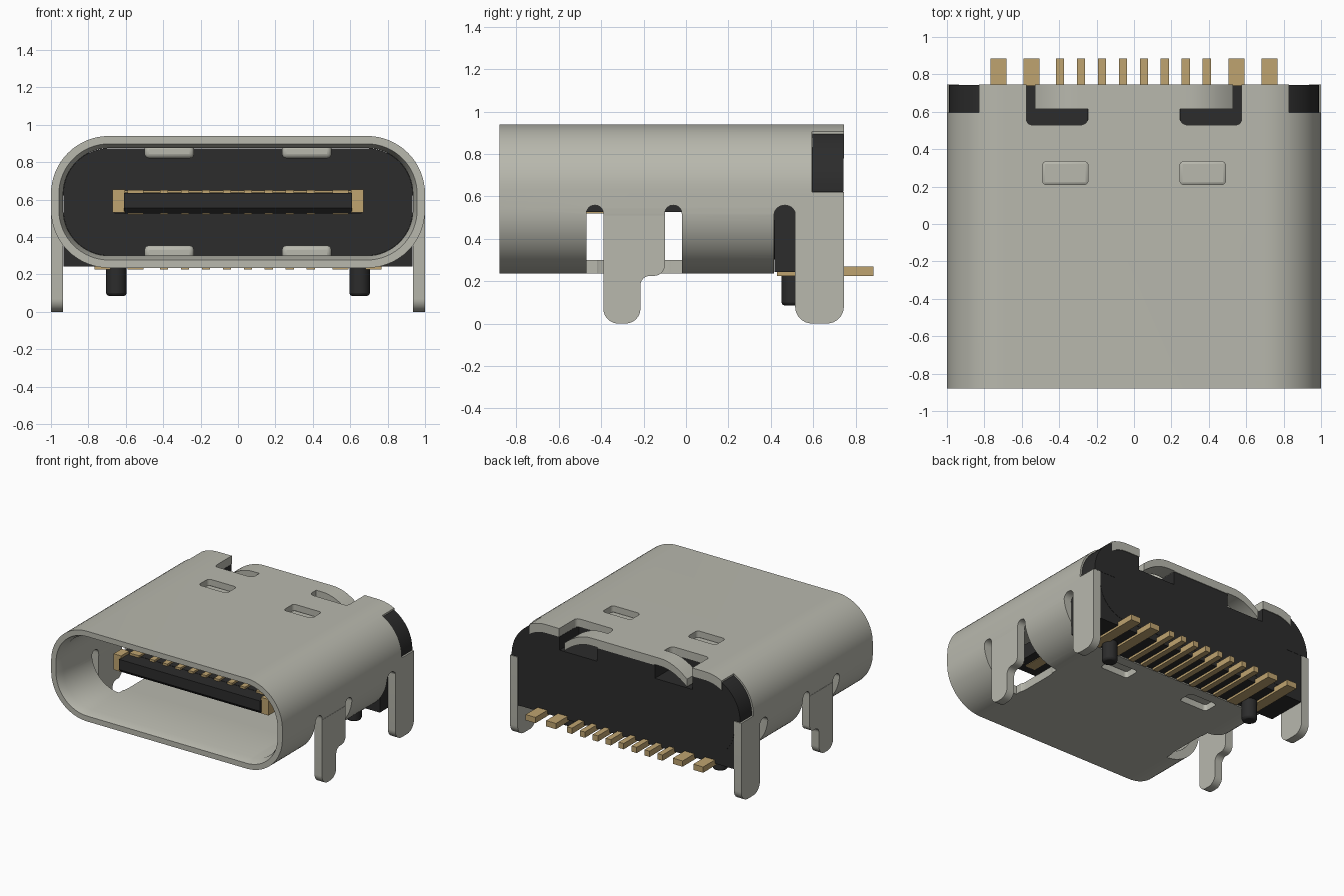
import bpy, bmesh, math
from mathutils import Vector

cube = bpy.data.objects.get("Cube")
if cube:
    bpy.data.objects.remove(cube, do_unlink=True)


def material(name, rgb):
    m = bpy.data.materials.new(name)
    m.use_nodes = True
    m.diffuse_color = (*rgb, 1)
    m.node_tree.nodes["Principled BSDF"].inputs["Base Color"].default_value = (*rgb, 1)
    return m


STEEL = material("warm grey steel", (0.48, 0.48, 0.42))
BLACK = material("black plastic", (0.025, 0.025, 0.025))
GOLD = material("gold contact", (0.52, 0.37, 0.16))


def finish(name, bm, mat):
    bmesh.ops.recalc_face_normals(bm, faces=bm.faces)
    me = bpy.data.meshes.new(name)
    bm.to_mesh(me)
    bm.free()
    me.materials.append(mat)
    ob = bpy.data.objects.new(name, me)
    bpy.context.collection.objects.link(ob)
    return ob


def fillet(pts, radii, n=8):
    """Round the square corners of a rectilinear outline."""
    out = []
    for i, (p, r) in enumerate(zip(pts, radii)):
        p = Vector(p)
        if not r:
            out.append(tuple(p))
            continue
        u = (Vector(pts[i - 1]) - p).normalized() * r
        v = (Vector(pts[(i + 1) % len(pts)]) - p).normalized() * r
        for k in range(n + 1):
            t = math.pi / 2 * k / n
            out.append(tuple(p + u + v - v * math.cos(t) - u * math.sin(t)))
    return out


def rect(a0, a1, b0, b1, radii=(0, 0, 0, 0), n=8):
    return fillet([(a0, b0), (a1, b0), (a1, b1), (a0, b1)], radii, n)


def place(p, axis, d):
    a, b = p
    return {"x": (d, a, b), "y": (a, d, b), "z": (a, b, d)}[axis]


def prism(name, pts, axis, lo, hi, mat):
    bm = bmesh.new()
    ends = [[bm.verts.new(place(p, axis, d)) for p in pts] for d in (lo, hi)]
    for ring in ends:
        bm.faces.new(ring)
    for i in range(len(pts)):
        j = (i + 1) % len(pts)
        bm.faces.new((ends[0][i], ends[0][j], ends[1][j], ends[1][i]))
    return finish(name, bm, mat)


def box(name, x0, x1, y0, y1, z0, z1, mat, bevel=0):
    ob = prism(name, rect(x0, x1, y0, y1), "z", z0, z1, mat)
    if bevel:
        mod = ob.modifiers.new("bevel", "BEVEL")
        mod.width, mod.segments = bevel, 3
    return ob


def boolean(ob, cutter, op="DIFFERENCE"):
    mod = ob.modifiers.new("cut", "BOOLEAN")
    mod.operation, mod.object, mod.solver = op, cutter, "EXACT"
    bpy.context.view_layer.objects.active = ob
    bpy.ops.object.modifier_apply(modifier=mod.name)
    bpy.data.objects.remove(cutter, do_unlink=True)


def cut_box(ob, *dims):
    boolean(ob, box("cutter", *dims, ob.data.materials[0]))


def span(s, a, b):
    return sorted((s * a, s * b))


FRONT, BACK, BOT, TOP = -0.88, 0.745, 0.235, 0.94


def oval(inset, n=16):
    return rect(-1 + inset, 1 - inset, BOT + inset, TOP - inset, [0.31 - inset] * 4, n)


# Shell: an oval tube with a flared mouth
bm = bmesh.new()
rings = []
for inset, y in ((0, FRONT), (0, BACK), (0.065, BACK), (0.065, FRONT + 0.06), (0.042, FRONT)):
    rings.append([bm.verts.new((x, y, z)) for x, z in oval(inset)])
for a, b in zip(rings, rings[1:] + rings[:1]):
    for i in range(len(a)):
        j = (i + 1) % len(a)
        bm.faces.new((a[i], a[j], b[j], b[i]))
shell = finish("shell", bm, STEEL)

# Rear floor opening and side slots
cut_box(shell, -1.1, 1.1, 0.515, 0.9, 0.1, 0.6)
cut_box(shell, -0.9, 0.9, 0.415, 0.6, 0.1, 0.45)
for y0, y1 in ((0.415, 0.517), (-0.47, -0.39), (-0.1, -0.02)):
    for s in (-1, 1):
        x0, x1 = span(s, 0.7, 1.1)
        r = (y1 - y0) * 0.48
        boolean(shell, prism("cutter", rect(y0, y1, 0.1, 0.558, (0, 0, r, r)), "x", x0, x1, STEEL))

for s in (-1, 1):
    side = "left" if s > 0 else "right"
    # Lower side window left by the folded middle leg
    pts = [(s * x, y) for x, y in rect(0.69, 1.1, -0.47, -0.02, (0.09, 0, 0, 0.09))]
    boolean(shell, prism("cutter", pts, "z", 0.1, 0.5, STEEL))
    # Rear corner notch, latch slot and dent pockets
    x0, x1 = span(s, 0.83, 1.1)
    cut_box(shell, x0, x1, 0.595, 0.9, 0.59, 1.1)
    pts = [(s * x, y) for x, y in rect(0.245, 0.575, 0.53, 0.9, (0.04, 0.03, 0, 0))]
    boolean(shell, prism("cutter", pts, "z", 0.7, 1.1, STEEL))
    x0, x1 = span(s, 0.245, 0.49)
    for z0, z1 in ((0.8, 1.1), (0.1, 0.4)):
        pts = rect(x0, x1, 0.21, 0.335, [0.025] * 4)
        boolean(shell, prism("cutter", pts, "z", z0, z1, STEEL))
    x0, x1 = span(s, 0.235, 0.5)
    box(side + "_upper_dent", x0, x1, 0.2, 0.345, 0.82, 0.895, STEEL, 0.025)
    box(side + "_lower_dent", x0, x1, 0.2, 0.345, 0.28, 0.355, STEEL, 0.025)

    # Bent wing of the rear flap
    xs = [0.24 + 0.29 * i / 10 for i in range(11)]
    upper = [(s * x, TOP - 1.9 * max(0, x - 0.3) ** 2) for x in xs]
    lower = [(x, z - 0.06) for x, z in reversed(upper)]
    prism(side + "_flap_wing", upper + lower, "y", 0.615, BACK, STEEL)

    # Mounting legs
    x0, x1 = span(s, 0.935, 1.0)
    prism(side + "_rear_leg", rect(0.515, BACK, 0, 0.62, (0.08, 0.08, 0, 0)), "x", x0, x1, STEEL)
    leg = [(-0.39, 0), (-0.215, 0), (-0.215, 0.225), (-0.1, 0.225), (-0.1, 0.51), (-0.39, 0.51)]
    prism(side + "_middle_leg", fillet(leg, (0.07, 0.07, 0.045, 0.05, 0, 0)), "x", x0, x1, STEEL)

    # Locating pegs
    c = [(s * 0.65 + 0.055 * math.cos(a * math.pi / 12), 0.505 + 0.055 * math.sin(a * math.pi / 12))
         for a in range(24)]
    peg = prism(side + "_peg", c, "z", 0.085, 0.3, BLACK)
    mod = peg.modifiers.new("bevel", "BEVEL")
    mod.width, mod.segments, mod.limit_method = 0.015, 2, "ANGLE"

    # Plastic lug filling the shell corner
    lug = prism(side + "_lug", oval(0.012), "y", 0.597, BACK - 0.002, BLACK)
    x0, x1 = span(s, 0.8, 1.1)
    boolean(lug, box("cutter", x0, x1, 0.5, 0.8, 0.622, 1.1, BLACK), "INTERSECT")

    # Gold corner of the tongue
    x0, x1 = span(s, 0.605, 0.67)
    box(side + "_tongue_corner", x0, x1, -0.58, -0.48, 0.53, 0.655, GOLD)

# Rear housing with square lower corners and room for the flap wings
housing = prism("housing", oval(0.066), "y", 0.38, BACK - 0.004, BLACK)
base = box("housing_base", -0.934, 0.934, 0.418, BACK - 0.006, 0.242, 0.6, BLACK)
for s in (-1, 1):
    x0, x1 = span(s, 0.25, 0.575)
    cut_box(housing, x0, x1, 0.5, 0.9, 0.77, 1.1)

# Tongue with a chamfered tip
tip = [(-0.6, 0.555), (-0.57, 0.525), (-0.48, 0.525), (-0.48, 0.635), (-0.6, 0.635)]
prism("tongue_tip", tip, "x", -0.61, 0.61, BLACK)
box("tongue", -0.66, 0.66, -0.48, 0.4, 0.525, 0.637, BLACK)
box("tongue_band", -0.64, 0.64, -0.12, -0.08, 0.6, 0.648, GOLD)

# Solder tails and tongue contacts
wide = [(s * x, 0.085) for s in (-1, 1) for x in (0.548, 0.725)]
narrow = [(-0.395 + 0.112 * i, 0.044) for i in range(8)]
for x, w in wide + narrow:
    box("solder_tail", x - w / 2, x + w / 2, 0.43, 0.885, 0.225, 0.27, GOLD)
    if abs(x) < 0.6:
        box("upper_contact", x - w / 2, x + w / 2, -0.5, -0.15, 0.62, 0.652, GOLD)
        box("lower_contact", x - w / 2, x + w / 2, -0.5, -0.15, 0.52, 0.54, GOLD)

# Smooth curved parts while keeping hard edges crisp
bpy.ops.object.select_all(action="DESELECT")
for ob in bpy.context.collection.objects:
    if ob.type == "MESH" and ob.data.materials and ob.data.materials[0] in (STEEL, BLACK):
        ob.select_set(True)
        bpy.context.view_layer.objects.active = ob
bpy.ops.object.shade_smooth_by_angle(angle=math.radians(25))
